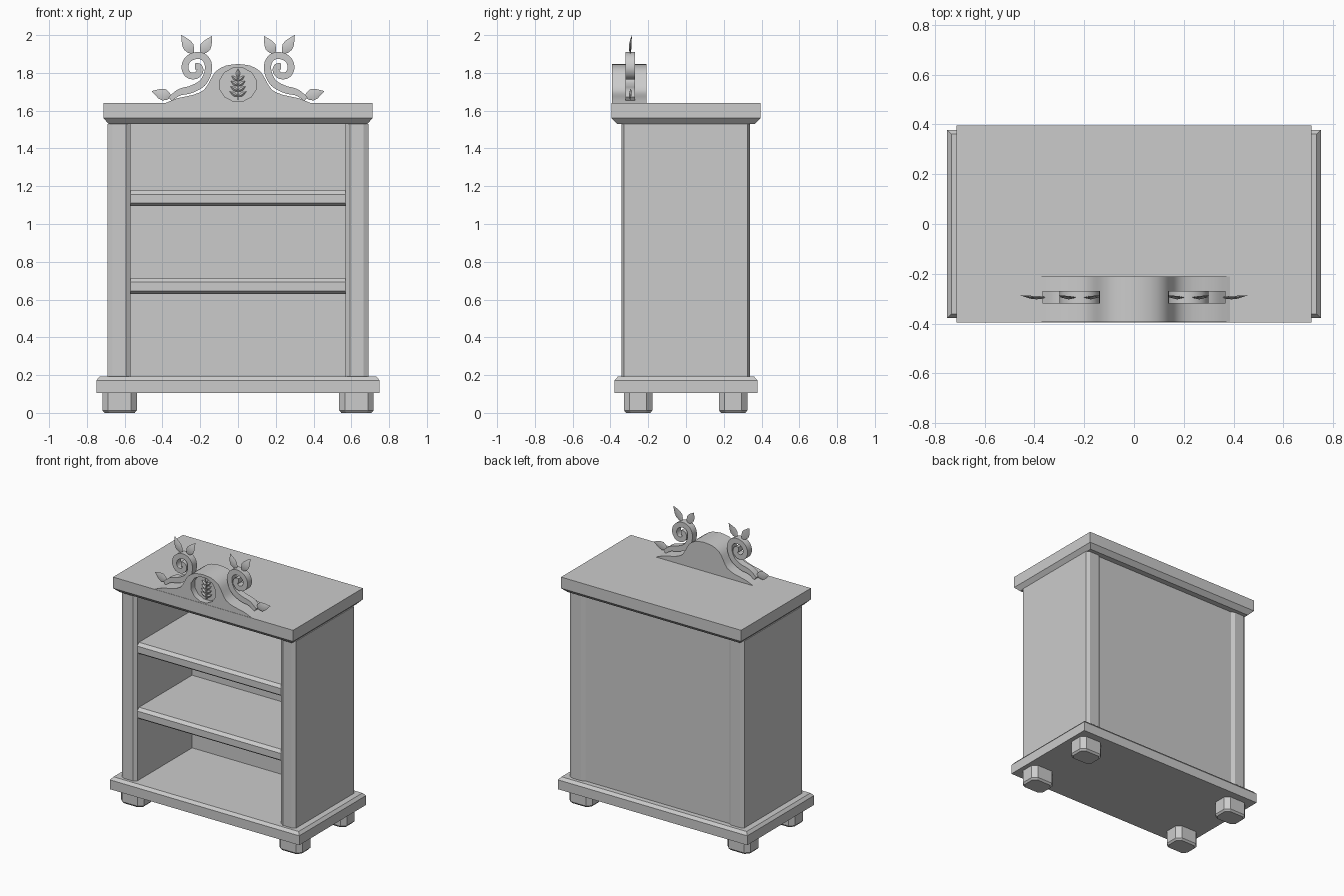
import bpy, bmesh, math
from mathutils import Vector

if "Cube" in bpy.data.objects:
    bpy.data.objects.remove(bpy.data.objects["Cube"])


def loft(name, rings, smooth=None):
    """Skin a list of equal-length point rings and cap both ends."""
    bm = bmesh.new()
    vs = [[bm.verts.new(p) for p in r] for r in rings]
    n = len(vs[0])
    for a, b in zip(vs, vs[1:]):
        for i in range(n):
            j = (i + 1) % n
            bm.faces.new((a[i], a[j], b[j], b[i]))
    bm.faces.new(vs[0])
    bm.faces.new(vs[-1])
    bmesh.ops.recalc_face_normals(bm, faces=bm.faces)
    me = bpy.data.meshes.new(name)
    bm.to_mesh(me)
    bm.free()
    ob = bpy.data.objects.new(name, me)
    bpy.context.collection.objects.link(ob)
    if smooth:
        smooth_shade(ob, smooth)
    return ob


def activate(ob):
    bpy.ops.object.select_all(action='DESELECT')
    ob.select_set(True)
    bpy.context.view_layer.objects.active = ob


def smooth_shade(ob, degrees):
    activate(ob)
    bpy.ops.object.shade_smooth_by_angle(angle=math.radians(degrees))


def rect(cx, cy, hx, hy, z, cut=0.0):
    """Horizontal rectangle, optionally with chamfered corners."""
    if not cut:
        return [(cx + a * hx, cy + b * hy, z) for a, b in ((-1, -1), (1, -1), (1, 1), (-1, 1))]
    pts = [(-hx + cut, -hy), (hx - cut, -hy), (hx, -hy + cut), (hx, hy - cut),
           (hx - cut, hy), (-hx + cut, hy), (-hx, hy - cut), (-hx, -hy + cut)]
    return [(cx + x, cy + y, z) for x, y in pts]


def prism_y(name, outline, y0, y1, smooth=None):
    """Extrude an (x, z) outline along y."""
    return loft(name, [[(x, y, z) for x, z in outline] for y in (y0, y1)], smooth)


def leaf(name, base, tip, y, width, thick, bend=0.0):
    """Pointed leaf with a raised midrib, lying in the xz plane."""
    a, b = Vector((base[0], y, base[1])), Vector((tip[0], y, tip[1]))
    d = b - a
    side = Vector((-d.z, 0, d.x)).normalized() * width / 2
    out = Vector((0, thick / 2, 0))
    rings = []
    for t, w in ((0, .12), (.18, .7), (.38, 1), (.6, .85), (.82, .42), (1, .03)):
        c = a + d * t + Vector((0, bend * (t * t - t * .6), 0))
        rings.append([c + side * w, c + out * w, c - side * w, c - out * w])
    return loft(name, rings, 50)


def spline(pts, steps):
    """Catmull-Rom samples through 2D points."""
    p = [Vector(q) for q in pts]
    p = [2 * p[0] - p[1]] + p + [2 * p[-1] - p[-2]]
    res = []
    for i in range(1, len(p) - 2):
        a, b, c, d = p[i - 1:i + 3]
        for k in range(steps):
            t = k / steps
            res.append(.5 * (2 * b + (c - a) * t + (2 * a - 5 * b + 4 * c - d) * t * t
                             + (3 * b - a - 3 * c + d) * t ** 3))
    return res + [p[-2]]


# Feet
for fx, sx in (("left", -1), ("right", 1)):
    for fy, cy in (("front", -.253), ("back", .25)):
        cx = sx * .627
        loft(f"{fy}_{fx}_foot", [rect(cx, cy, .08, .064, 0, .026),
                                 rect(cx, cy, .091, .075, .013, .03),
                                 rect(cx, cy, .091, .075, .105, .03)])

# Base plinth and top board
loft("base_plinth", [rect(0, 0, .75, .378, .105), rect(0, 0, .75, .378, .172),
                     rect(0, 0, .733, .361, .192)])
loft("top_board", [rect(0, 0, .684, .365, 1.53), rect(0, 0, .713, .395, 1.56),
                   rect(0, 0, .713, .395, 1.64)])

# Side walls with chamfered vertical edges
for side, s in (("left", -1), ("right", 1)):
    plan = [(.57, -.325), (.594, -.342), (.665, -.342), (.69, -.328),
            (.69, .325), (.665, .338), (.594, .338), (.57, .325)]
    loft(f"{side}_wall", [[(s * x, y, z) for x, y in plan] for z in (.192, 1.53)])

# Back panel
loft("back_panel", [rect(0, .31, .575, .015, z) for z in (.192, 1.53)])

# Shelves with chamfered front edges
for name, z in (("lower_shelf", .63), ("upper_shelf", 1.095)):
    prof = [(.3, z), (-.305, z), (-.325, z + .015), (-.325, z + .062), (-.305, z + .082), (.3, z + .082)]
    loft(name, [[(x, y, h) for y, h in prof] for x in (-.57, .57)])

# Bell-shaped crest
half = spline([(.385, 1.64), (.32, 1.666), (.24, 1.683), (.18, 1.71), (.148, 1.76),
               (.118, 1.808), (.065, 1.838), (0, 1.847)], 2)
crest = prism_y("crest", [tuple(p) for p in half] + [(-p.x, p.y) for p in half[-2::-1]], -.393, -.21)

# Round recess cut in the crest
ring = [(.1 * math.cos(math.radians(15 + 30 * i)), 1.738 + .091 * math.sin(math.radians(15 + 30 * i)))
        for i in range(12)]
cutter = prism_y("recess_cutter", ring, -.45, -.35)
cutter.hide_render = True
mod = crest.modifiers.new("recess", 'BOOLEAN')
mod.object = cutter
mod.operation = 'DIFFERENCE'
mod.solver = 'EXACT'
activate(crest)
bpy.ops.object.modifier_apply(modifier="recess")
bpy.data.objects.remove(cutter)
smooth_shade(crest, 35)

# Carved sprig in the recess
prism_y("sprig_stem", [(-.004, 1.66), (.004, 1.66), (.003, 1.79), (-.003, 1.79)], -.36, -.345)
leaf("sprig_top_leaf", (0, 1.775), (0, 1.823), -.357, .022, .018)
for side, s in (("left", -1), ("right", 1)):
    for i, z in enumerate((1.675, 1.703, 1.731, 1.759)):
        leaf(f"sprig_{side}_leaf_{i + 1}", (s * .003, z), (s * (.044 - .003 * i), z + .026),
             -.357, .019, .018)

# Scrolls with leaves
path = [(.36, 1.662), (.31, 1.697), (.25, 1.712), (.19, 1.745), (.16, 1.80), (.16, 1.855), (.19, 1.888),
        (.235, 1.889), (.27, 1.865), (.281, 1.825), (.262, 1.79), (.225, 1.785), (.202, 1.808),
        (.206, 1.832), (.228, 1.834)]
line = spline(path, 4)
for side, s in (("left", -1), ("right", 1)):
    rings = []
    for i, p in enumerate(line):
        d = (line[min(i + 1, len(line) - 1)] - line[max(i - 1, 0)]).normalized()
        f = i / (len(line) - 1)
        w = .020 - .003 * f if f > .12 else .013 + .06 * f
        n = Vector((-d.y, d.x)) * w
        rings.append([(s * q.x, y, q.y) for q, y in
                      ((p + n, -.319), (p - n, -.319), (p - n, -.269), (p + n, -.269))])
    loft(f"{side}_scroll", rings, 40)
    leaf(f"{side}_inner_leaf", (s * .195, 1.9), (s * .138, 1.994), -.294, .058, .014, .02)
    leaf(f"{side}_outer_leaf", (s * .238, 1.9), (s * .30, 2.0), -.294, .058, .014, .02)
    leaf(f"{side}_tail_leaf", (s * .352, 1.672), (s * .456, 1.703), -.294, .062, .014, .02)
